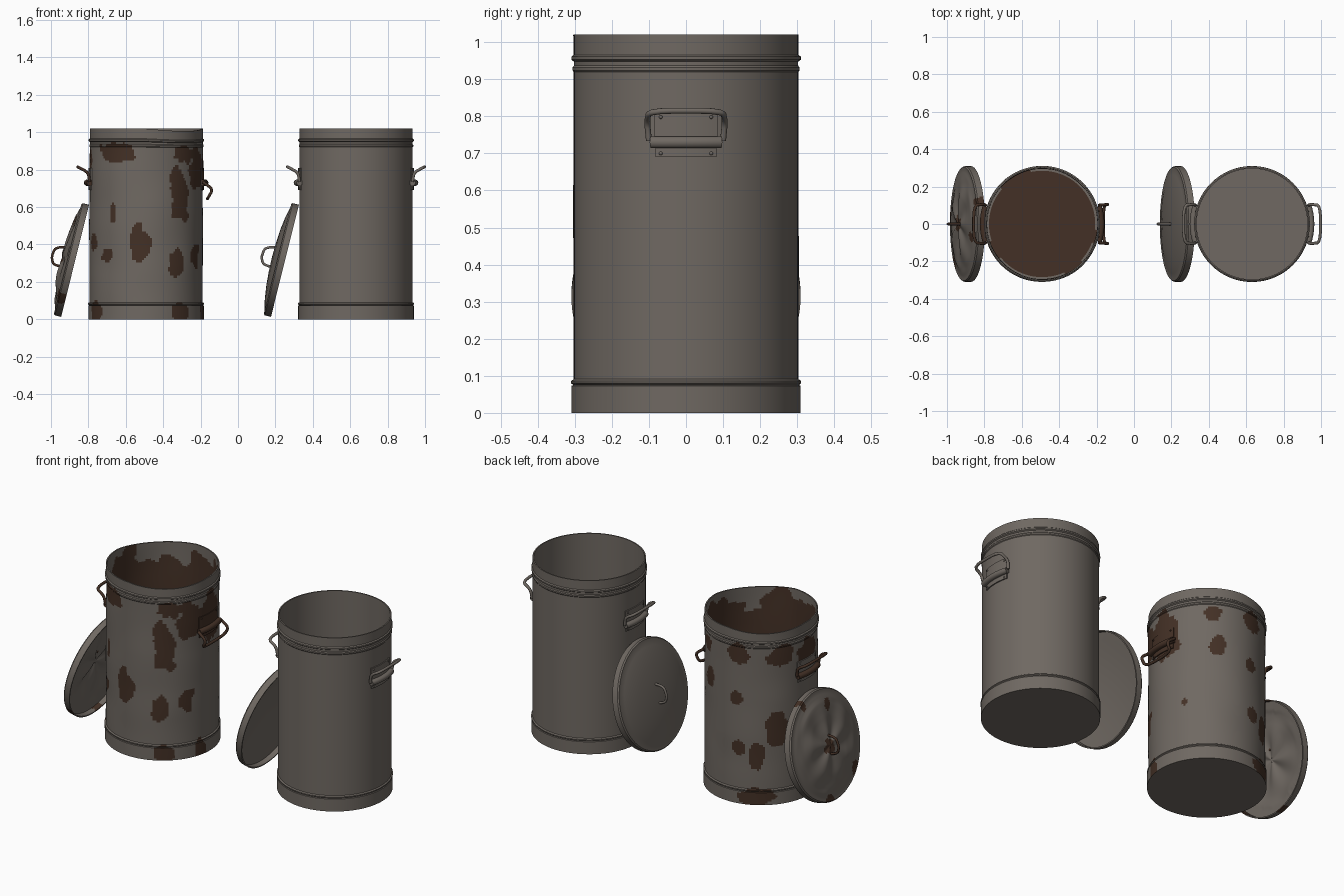
import bpy, bmesh, math
from mathutils import Matrix, Vector, noise

if "Cube" in bpy.data.objects:
    bpy.data.objects.remove(bpy.data.objects["Cube"])


def material(name, rgb):
    m = bpy.data.materials.new(name)
    m.use_nodes = True
    m.diffuse_color = (*rgb, 1)
    bsdf = next(n for n in m.node_tree.nodes if n.type == 'BSDF_PRINCIPLED')
    bsdf.inputs["Base Color"].default_value = (*rgb, 1)
    return m


STEEL = material("dull steel", (0.16, 0.14, 0.122))
RUST = material("dark rust", (0.057, 0.03, 0.019))


def finish(name, bm, matrix, mats):
    mesh = bpy.data.meshes.new(name)
    bm.to_mesh(mesh)
    bm.free()
    for m in mats:
        mesh.materials.append(m)
    ob = bpy.data.objects.new(name, mesh)
    bpy.context.collection.objects.link(ob)
    ob.matrix_world = matrix
    bpy.ops.object.select_all(action='DESELECT')
    ob.select_set(True)
    bpy.context.view_layer.objects.active = ob
    bpy.ops.object.shade_smooth_by_angle(angle=math.radians(35))
    return ob


def polar(r, a, z):
    """Angle is measured from the front (-y) towards +x."""
    return Vector((r * math.sin(a), -r * math.cos(a), z))


def lathe(name, profile, matrix, segs=96, step=9, warp=None, rule=None):
    """Spin a (radius, height) profile; step limits the row size."""
    pts = [profile[0]]
    for (r0, z0), (r1, z1) in zip(profile, profile[1:]):
        n = max(1, math.ceil(math.hypot(r1 - r0, z1 - z0) / step))
        pts += [(r0 + (r1 - r0) * i / n, z0 + (z1 - z0) * i / n) for i in range(1, n + 1)]
    bm = bmesh.new()
    rows = [[bm.verts.new(polar(r, math.tau * k / segs, z)) for k in range(segs)] for r, z in pts]
    for a, b in zip(rows, rows[1:]):
        for k in range(segs):
            j = (k + 1) % segs
            bm.faces.new((a[k], a[j], b[j], b[k]))
    bmesh.ops.remove_doubles(bm, verts=bm.verts, dist=1e-5)
    bmesh.ops.recalc_face_normals(bm, faces=bm.faces)
    if rule:
        for f in bm.faces:
            f.material_index = int(rule(f.calc_center_median(), f.normal))
    if warp:
        for v in bm.verts:
            v.co = warp(v.co)
    return finish(name, bm, matrix, [STEEL, RUST])


def rod(name, points, radius, matrix, mat, rounds=2):
    """Round wire along a path with softened corners."""
    pts = [Vector(p) for p in points]
    for _ in range(rounds):
        soft = [pts[0]]
        for a, b in zip(pts, pts[1:]):
            soft += [a.lerp(b, 0.2), a.lerp(b, 0.8)]
        pts = soft + [pts[-1]]
    cu = bpy.data.curves.new(name, 'CURVE')
    cu.dimensions = '3D'
    cu.bevel_depth = radius
    cu.bevel_resolution = 3
    cu.use_fill_caps = True
    sp = cu.splines.new('POLY')
    sp.points.add(len(pts) - 1)
    for p, co in zip(sp.points, pts):
        p.co = (*co, 1)
    cu.materials.append(mat)
    ob = bpy.data.objects.new(name, cu)
    bpy.context.collection.objects.link(ob)
    ob.matrix_world = matrix


def bent_plate(name, half, z0, z1, matrix, mat):
    """Thin plate that follows the can wall on its +x side."""
    bm = bmesh.new()
    rows = []
    for i in range(13):
        a = math.pi / 2 + math.asin(half / 0.3) * (i / 6 - 1)
        rows.append([bm.verts.new(polar(r, a, z)) for r, z in
                     ((0.298, z0), (0.309, z0), (0.309, z1), (0.298, z1))])
    for a, b in zip(rows, rows[1:]):
        for k in range(4):
            j = (k + 1) % 4
            bm.faces.new((a[k], a[j], b[j], b[k]))
    bm.faces.new(rows[0])
    bm.faces.new(rows[-1])
    bmesh.ops.recalc_face_normals(bm, faces=bm.faces)
    finish(name, bm, matrix, [mat])


# Rust patches on the outer wall: angle, height %, half width in degrees, half height %
PATCHES = [(-5, 41, 11, 10), (-33, 89, 27, 5), (48, 88, 18, 6), (38, 64, 11, 13), (34, 76, 7, 6),
           (62, 80, 16, 10), (-36, 57, 4, 6), (31, 30, 8, 8), (60, 35, 9, 7), (-45, 34, 9, 4),
           (-68, 41, 8, 5), (-62, 4, 12, 5), (37, 4, 10, 5), (75, 4, 8, 6), (92, 78, 20, 14),
           (191, 87, 11, 6), (235, 87, 14, 6), (189, 62, 6, 4), (233, 44, 14, 9), (211, 28, 9, 8),
           (191, 32, 7, 4), (211, 4, 19, 5), (147, 86, 8, 5), (151, 68, 8, 6), (118, 35, 3, 2),
           (270, 83, 16, 10)]


def ragged(p):
    return 0.9 * noise.noise(p * 11) + 0.5 * noise.noise(p * 27)


def can_rust(c, n):
    radial = Vector((c.x, c.y, 0))
    r = radial.length
    if n.z < -0.7:
        return False
    if (r and n.dot(radial) / r < -0.3) or (n.z > 0.5 and r < 0.29):
        return c.z < 0.95 + 0.12 * ragged(c * 0.6)
    if c.z > 0.97:
        return False
    a = math.degrees(math.atan2(c.x, -c.y))
    edge = 1 + ragged(c)
    return any((((a - pa + 180) % 360 - 180) / w) ** 2 + ((c.z * 100 - pz) / h) ** 2 < edge
               for pa, pz, w, h in PATCHES)


def can_warp(p):
    # Gentle dents, with a sagging rim
    a = math.atan2(p.x, -p.y)
    s = 1 + 0.012 * noise.noise(p * 5) * min(1, p.z * 4)
    sag = 0.014 * max(0, math.cos(2 * (a - 0.75))) * max(0, p.z - 0.9) / 0.12
    return Vector((p.x * s, p.y * s, p.z - sag))


def lid_rust(c, n):
    if n.z < 0.1 and math.hypot(c.x, c.y) < 0.3:
        return False
    spots = ((0, 0, 0.045), (0.2, -0.07, 0.03), (-0.2, -0.2, 0.035), (0.27, 0.12, 0.03), (-0.3, 0.06, 0.03))
    return any(math.hypot(c.x - x, c.y - y) < r * (1 + 0.7 * ragged(c)) for x, y, r in spots)


def lid_warp(p):
    # Creases radiating from the handle
    r = math.hypot(p.x, p.y)
    crease = 0.008 * math.cos(5 * math.atan2(p.y, p.x)) * math.sin(math.pi * min(1, r / 0.22))
    return p + Vector((0, 0, crease + 0.006 * noise.noise(p * 9) * (r < 0.25)))


CAN = [(0, 0), (.309, 0), (.309, .073), (.304, .075), (.31, .08), (.31, .086), (.303, .091),
       (.303, .92), (.306, .924), (.306, .932), (.302, .937), (.302, .948), (.309, .953),
       (.309, .961), (.303, .966), (.303, 1.02), (.296, 1.02), (.296, .05), (0, .05)]
LID = [(0, .062), (.2, .046), (.26, .036), (.302, .03), (.302, 0), (.309, 0), (.309, .034),
       (.303, .041), (.285, .041), (.265, .046), (.23, .054), (.16, .064), (.08, .07), (0, .072)]
LID_HANDLE = [(-.05, 0, .06), (-.045, 0, .11), (-.01, 0, .127), (.035, 0, .122), (.05, 0, .1), (.06, 0, .06)]
RAISED = [(.302, .1, .735), (.31, .105, .785), (.366, .1, .815)]
HANGING = [(.302, .1, .735), (.357, .105, .695), (.328, .1, .645)]


def side_handle(label, place, arm, rod_mat, plate_mat):
    path = arm + [(x, -y, z) for x, y, z in reversed(arm)]
    rod(label + "_handle_bar", path, 0.008, place, rod_mat)
    bent_plate(label + "_handle_plate", 0.083, 0.74, 0.81, place, plate_mat)
    bent_plate(label + "_handle_tab", 0.08, 0.69, 0.735, place, plate_mat)
    barrel = [polar(0.316, math.pi / 2 + 0.3 * (i / 6 - 1), 0.73) for i in range(13)]
    rod(label + "_handle_barrel", barrel, 0.017, place, rod_mat, 0)
    # Rivets at the plate corners
    bm = bmesh.new()
    for y in (-0.068, 0.068):
        for z in (0.7, 0.798):
            at = Matrix.Translation((math.sqrt(0.309 ** 2 - y * y), y, z))
            bmesh.ops.create_uvsphere(bm, u_segments=10, v_segments=6, radius=0.005, matrix=at)
    finish(label + "_handle_rivets", bm, place, [plate_mat])


def bin_set(label, x, rusty):
    place = Matrix.Translation((x, 0, 0))
    fine = dict(segs=176, step=0.012) if rusty else {}
    worn_can = dict(warp=can_warp, rule=can_rust) if rusty else {}
    worn_lid = dict(warp=lid_warp, rule=lid_rust) if rusty else {}
    worn = RUST if rusty else STEEL
    lathe(label + "_can", CAN, place, **fine, **worn_can)
    # Lid leaning on the can's -x side
    lean = Matrix.Translation((x - 0.38, 0, 0.3125)) @ Matrix.Rotation(math.radians(-76), 4, 'Y')
    lathe(label + "_lid", LID, lean, **fine, **worn_lid)
    rod(label + "_lid_handle", LID_HANDLE, 0.007, lean, worn)
    # Side handles
    side_handle(label + "_left", place, HANGING if rusty else RAISED, worn, worn)
    flip = place @ Matrix.Rotation(math.pi, 4, 'Z')
    side_handle(label + "_right", flip, RAISED, worn, STEEL)


bin_set("rusty", -0.491, True)
bin_set("clean", 0.631, False)
